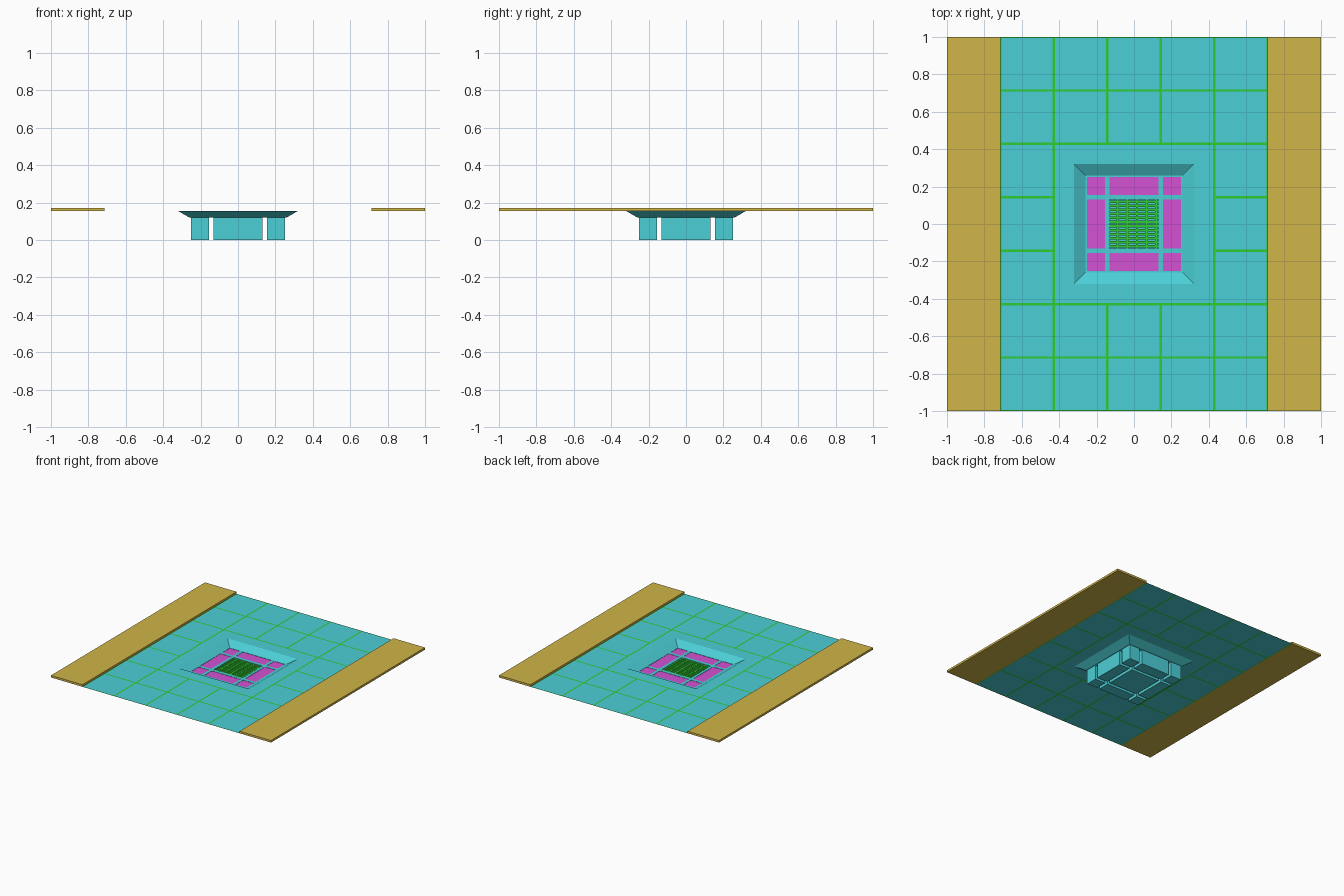
import bpy
import bmesh

if "Cube" in bpy.data.objects:
    bpy.data.objects.remove(bpy.data.objects["Cube"], do_unlink=True)


def make_material(name, rgb):
    linear = [((c / 255 + 0.055) / 1.055) ** 2.4 for c in rgb] + [1]
    mat = bpy.data.materials.new(name)
    mat.use_nodes = True
    mat.diffuse_color = linear
    mat.node_tree.nodes["Principled BSDF"].inputs["Base Color"].default_value = linear
    return mat


TILE = make_material("turquoise tile", (75, 207, 214))
GROUT = make_material("green grout", (48, 205, 48))
KERB = make_material("golden kerb", (208, 181, 72))
PANEL = make_material("magenta panel", (212, 82, 212))

PITCH = 2 / 7        # tile spacing
JOINT = 0.006        # half the width of a joint
FLOOR = 0.155        # main floor height
SUNK = 0.12          # sunken floor height


def finish(name, bm, mats):
    mesh = bpy.data.meshes.new(name)
    bm.to_mesh(mesh)
    bm.free()
    for mat in mats:
        mesh.materials.append(mat)
    obj = bpy.data.objects.new(name, mesh)
    bpy.context.collection.objects.link(obj)
    return obj


def corners(x0, x1, y0, y1, z):
    return [(x0, y0, z), (x1, y0, z), (x1, y1, z), (x0, y1, z)]


def face(bm, points, index=0):
    bm.faces.new([bm.verts.new(p) for p in points]).material_index = index


def ring(bm, outer, inner, index=0):
    # Four faces joining two rectangular loops
    for i in range(4):
        j = (i + 1) % 4
        face(bm, [outer[i], outer[j], inner[j], inner[i]], index)


def square(r, z):
    return corners(-r, r, -r, r, z)


def box(bm, x0, x1, y0, y1, z0, z1):
    low, high = corners(x0, x1, y0, y1, z0), corners(x0, x1, y0, y1, z1)
    face(bm, low[::-1])
    face(bm, high)
    ring(bm, low, high)


# Paving: five by seven tiles around a larger middle tile
bm = bmesh.new()
for i in range(-2, 3):
    for j in range(-3, 4):
        if abs(i) <= 1 and abs(j) <= 1:
            continue
        x, y, h = i * PITCH, j * PITCH, PITCH / 2
        outer = corners(x - h, x + h, y - h, y + h, FLOOR)
        h -= JOINT
        inner = corners(x - h, x + h, y - h, y + h, FLOOR)
        ring(bm, outer, inner, 1)
        face(bm, inner)

# Middle tile with its sloping rim
edge = 1.5 * PITCH
ring(bm, square(edge, FLOOR), square(edge - JOINT, FLOOR), 1)
ring(bm, square(edge - JOINT, FLOOR), square(0.32, FLOOR))
ring(bm, square(0.32, FLOOR), square(0.26, SUNK))
finish("paved_floor", bm, [TILE, GROUT])

# Sunken floor with nine open pockets, and panels filling the outer eight
cuts = [-0.26, -0.25, -0.155, -0.13, 0.13, 0.155, 0.25, 0.26]
pockets, panels = bmesh.new(), bmesh.new()
for i in range(7):
    for j in range(7):
        area = (cuts[i], cuts[i + 1], cuts[j], cuts[j + 1])
        top = corners(*area, SUNK)
        if i % 2 and j % 2:
            bottom = corners(*area, 0)
            ring(pockets, bottom, top)
            face(pockets, bottom[::-1])
            if (i, j) != (3, 3):
                face(panels, corners(*area, SUNK - 0.002))
        else:
            face(pockets, top)
finish("sunken_pockets", pockets, [TILE])
finish("pocket_panels", panels, [PANEL])

# Drain grate over the middle pocket
bm = bmesh.new()
rows, columns, half = 12, 5, 0.13
for k in range(rows):
    y = -half + (k + 0.5) * 2 * half / rows
    box(bm, -half, half, y - 0.007, y + 0.007, SUNK - 0.016, SUNK - 0.004)
for k in range(columns):
    x = -half + (k + 0.8) * 2 * half / columns
    box(bm, x - 0.006, x + 0.006, -half, half, SUNK - 0.014, SUNK - 0.002)
finish("drain_grate", bm, [GROUT])

# Raised kerbs along both sides
for name, side in (("left_kerb", 1), ("right_kerb", -1)):
    bm = bmesh.new()
    x0, x1 = sorted((side * 2.5 * PITCH, side))
    box(bm, x0, x1, -1, 1, FLOOR, FLOOR + 0.017)
    finish(name, bm, [KERB])
